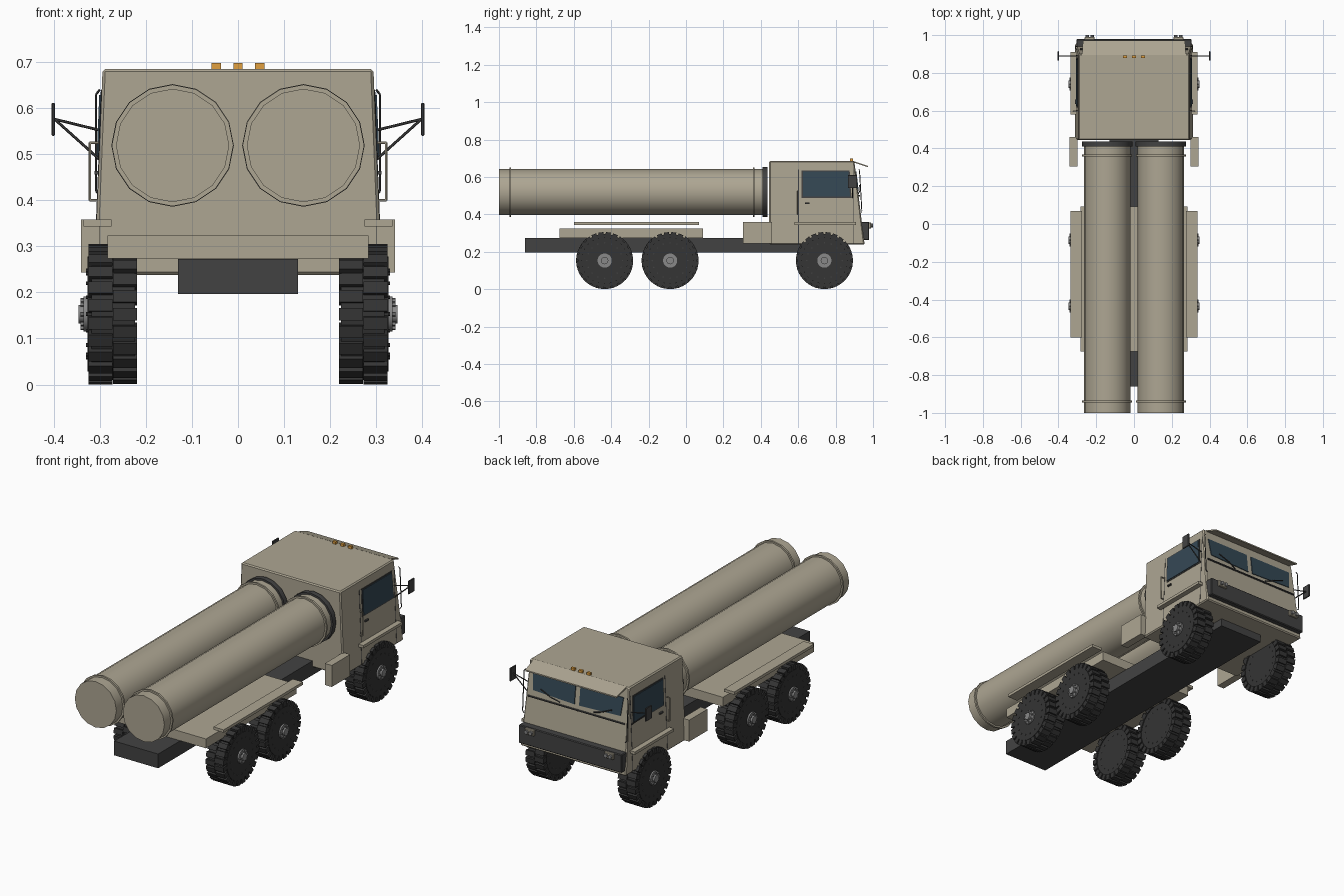
import bpy, bmesh, math
from mathutils import Matrix, Vector

if "Cube" in bpy.data.objects:
    bpy.data.objects.remove(bpy.data.objects["Cube"])


def mat(name, r, g, b):
    m = bpy.data.materials.new(name)
    m.diffuse_color = (r, g, b, 1)
    m.use_nodes = True
    m.node_tree.nodes["Principled BSDF"].inputs["Base Color"].default_value = m.diffuse_color
    return m


SAND = mat("sand", .42, .38, .29)
DARK = mat("dark", .055, .055, .055)
RUBBER = mat("rubber", .035, .035, .035)
STEEL = mat("steel", .25, .25, .25)
GLASS = mat("glass", .035, .065, .09)
AMBER = mat("amber", .75, .35, .05)


def finish(name, bm, m, smooth=False, bevel=0):
    bmesh.ops.recalc_face_normals(bm, faces=bm.faces[:])
    me = bpy.data.meshes.new(name)
    bm.to_mesh(me)
    bm.free()
    me.materials.append(m)
    o = bpy.data.objects.new(name, me)
    bpy.context.collection.objects.link(o)
    if bevel:
        b = o.modifiers.new("bevel", 'BEVEL')
        b.width, b.segments = bevel, 1
    if smooth:
        bpy.context.view_layer.objects.active = o
        o.select_set(True)
        bpy.ops.object.shade_smooth_by_angle(angle=math.radians(35))
        o.select_set(False)
    return o


def add_box(bm, lo, hi, rot=Matrix()):
    lo, hi = Vector(lo), Vector(hi)
    d = hi - lo
    M = rot @ Matrix.Translation((lo + hi) / 2) @ Matrix.Diagonal((*d, 1))
    bmesh.ops.create_cube(bm, size=1, matrix=M)


def add_rod(bm, a, b, r, n=8):
    a, b = Vector(a), Vector(b)
    M = Matrix.Translation((a + b) / 2) @ (b - a).to_track_quat('Z', 'Y').to_matrix().to_4x4()
    bmesh.ops.create_cone(bm, cap_ends=True, segments=n, radius1=r, radius2=r,
                          depth=(b - a).length, matrix=M)


def box(name, lo, hi, m, bevel=0):
    bm = bmesh.new()
    add_box(bm, lo, hi)
    return finish(name, bm, m, bevel=bevel)


def rods(name, pts, r, m, n=6):
    bm = bmesh.new()
    for a, b in zip(pts, pts[1:]):
        add_rod(bm, a, b, r, n)
    return finish(name, bm, m)


def slab(name, pts, offset, m):
    # flat outline thickened along offset
    bm = bmesh.new()
    f = bm.faces.new([bm.verts.new(p) for p in pts])
    r = bmesh.ops.extrude_face_region(bm, geom=[f])
    bmesh.ops.translate(bm, verts=[v for v in r["geom"] if isinstance(v, bmesh.types.BMVert)],
                        vec=Vector(offset))
    if f.is_valid and not any(len(e.link_faces) == 1 for e in bm.edges):
        pass
    elif f.is_valid is False:
        bmesh.ops.holes_fill(bm, edges=bm.edges[:])
    return finish(name, bm, m)


def front_y(z):
    # slope of the cab nose
    return .955 - (z - .238) * .055 / .447


def side_x(z):
    # lean of the cab sides
    return .312 - (z - .238) * .018 / .447


# frame, deck
box("chassis_frame", (-.13, -.86, .197), (.13, .85, .273), DARK)
box("rear_deck", (-.283, -.675, .274), (.283, .092, .324), SAND)

# cab body: tapered block with raked nose
bm = bmesh.new()
rings = []
for z in (.238, .685):
    x, y = side_x(z), front_y(z)
    rings.append([bm.verts.new(p) for p in ((-x, .445, z), (x, .445, z), (x, y, z), (-x, y, z))])
bm.faces.new(rings[0])
bm.faces.new(rings[1])
for i in range(4):
    j = (i + 1) % 4
    bm.faces.new((rings[0][i], rings[0][j], rings[1][j], rings[1][i]))
finish("cab", bm, SAND, bevel=.006)

# nose fittings
box("front_bumper", (-.305, .935, .262), (.305, .979, .36), DARK, .004)
slab("sun_visor", [(-.275, .895, .678), (.275, .895, .678), (.27, .972, .652), (-.27, .972, .652)],
     (0, 0, .007), SAND)
rods("windscreen_rail", [(-.285, front_y(.5) + .004, .5), (.285, front_y(.5) + .004, .5)], .005, DARK)
for x in (-.047, 0, .047):
    box("roof_marker_light", (x - .01, .878, .684), (x + .01, .892, .698), AMBER)

for s in (-1, 1):
    # launch tubes with end bands and dark cab-end collar
    cx, cz = s * .142, .519
    for nm, y0, y1, r, m in (("launch_tube", -1, .415, .123, SAND), ("tube_rear_band", -.945, -.935, .132, SAND),
                             ("tube_front_band", .357, .367, .132, SAND), ("tube_collar", .41, .437, .133, DARK)):
        bm = bmesh.new()
        add_rod(bm, (cx, y0, cz), (cx, y1, cz), r, 16)
        finish(nm, bm, m, smooth=True)

    # fenders and side boxes
    def sbox(name, x0, x1, y0, y1, z0, z1, m, bevel=0):
        box(name, (min(s * x0, s * x1), y0, z0), (max(s * x0, s * x1), y1, z1), m, bevel)
    sbox("rear_fender", .275, .335, -.60, .07, .343, .358, SAND)
    sbox("front_fender", .29, .335, .58, .91, .343, .358, SAND)
    sbox("side_locker", .30, .341, .305, .46, .243, .358, SAND)

    # windscreen pane and surround edge
    pane = [(.014, .63), (.268, .63), (.258, .535), (.014, .525)]
    slab("windscreen", [(s * x, front_y(z) - .002, z) for x, z in pane], (0, .006, 0), GLASS)
    # door window with frame
    for nm, g, t, m in (("door_window_frame", .007, .003, DARK), ("door_window", 0, .006, GLASS)):
        q = [(.625 - g, .495 - g), (.877 + g, .495 - g), (.868 + g, .628 + g), (.625 - g, .628 + g)]
        slab(nm, [(s * (side_x(z) - .001), y, z) for y, z in q], (s * t, 0, 0), m)
    # door seam, handle, grab rails
    for y in (.60, .893):
        slab("door_seam", [(s * (side_x(z) - .001), yy, z) for yy, z in
                           ((y, .245), (y + .003, .245), (y + .003, .64), (y, .64))], (s * .002, 0, 0), DARK)
    sbox("door_handle", .302, .312, .635, .66, .456, .464, DARK)
    rods("grab_rail", [(s * .303, .597, .525), (s * .322, .597, .525), (s * .322, .597, .40),
                       (s * .303, .597, .40)], .003, SAND)
    rods("nose_grab_rail", [(s * .30, .925, .64), (s * .308, .928, .63), (s * .308, .94, .42),
                            (s * .30, .94, .41)], .0025, DARK)
    # wipers
    rods("wiper", [(s * .10, .922, .512), (s * .15, .932, .53), (s * .21, .928, .555)], .003, DARK)
    # mirror and its arms
    sbox("mirror", .397, .405, .865, .915, .54, .611, DARK, .002)
    rods("mirror_arm", [(s * .30, .89, .552), (s * .398, .89, .576), (s * .30, .89, .488)], .003, DARK)

    # headlamps on the bumper
    sbox("headlamp_housing", .208, .262, .955, .99, .325, .357, SAND, .003)
    for x in (.222, .248):
        rods("headlamp", [(s * x, .985, .341), (s * x, 1.0, .341)], .010, STEEL, 10)

    # wheels
    for y in (-.435, -.085, .74):
        c = Matrix.Translation((0, y, .153))
        bm = bmesh.new()
        add_rod(bm, (s * .224, y, .153), (s * .318, y, .153), .143, 32)
        add_rod(bm, (s * .23, y, .153), (s * .327, y, .153), .125, 32)
        finish("tyre", bm, RUBBER, smooth=True)
        # two staggered rows of tread lugs
        bm = bmesh.new()
        for i in range(24):
            for row, (xa, xb) in enumerate(((.219, .271), (.272, .325))):
                R = c @ Matrix.Rotation((i + row * .5) * math.tau / 24, 4, 'X')
                add_box(bm, (min(s * xa, s * xb), -.0135, .122), (max(s * xa, s * xb), .0135, .152), R)
        finish("tyre_tread", bm, RUBBER)
        # hub with wheel nuts, and rim bolts on both sides
        bm = bmesh.new()
        add_rod(bm, (s * .31, y, .153), (s * .335, y, .153), .038, 20)
        add_rod(bm, (s * .33, y, .153), (s * .346, y, .153), .020, 12)
        for i in range(8):
            a = i * math.tau / 8
            dy, dz = .030 * math.cos(a), .030 * math.sin(a)
            add_rod(bm, (s * .33, y + dy, .153 + dz), (s * .342, y + dy, .153 + dz), .005, 6)
        finish("wheel_hub", bm, STEEL, smooth=True)
        bm = bmesh.new()
        for i in range(16):
            a = i * math.tau / 16
            dy, dz = .095 * math.cos(a), .095 * math.sin(a)
            add_rod(bm, (s * .222, y + dy, .153 + dz), (s * .33, y + dy, .153 + dz), .004, 6)
        finish("rim_bolts", bm, DARK)
